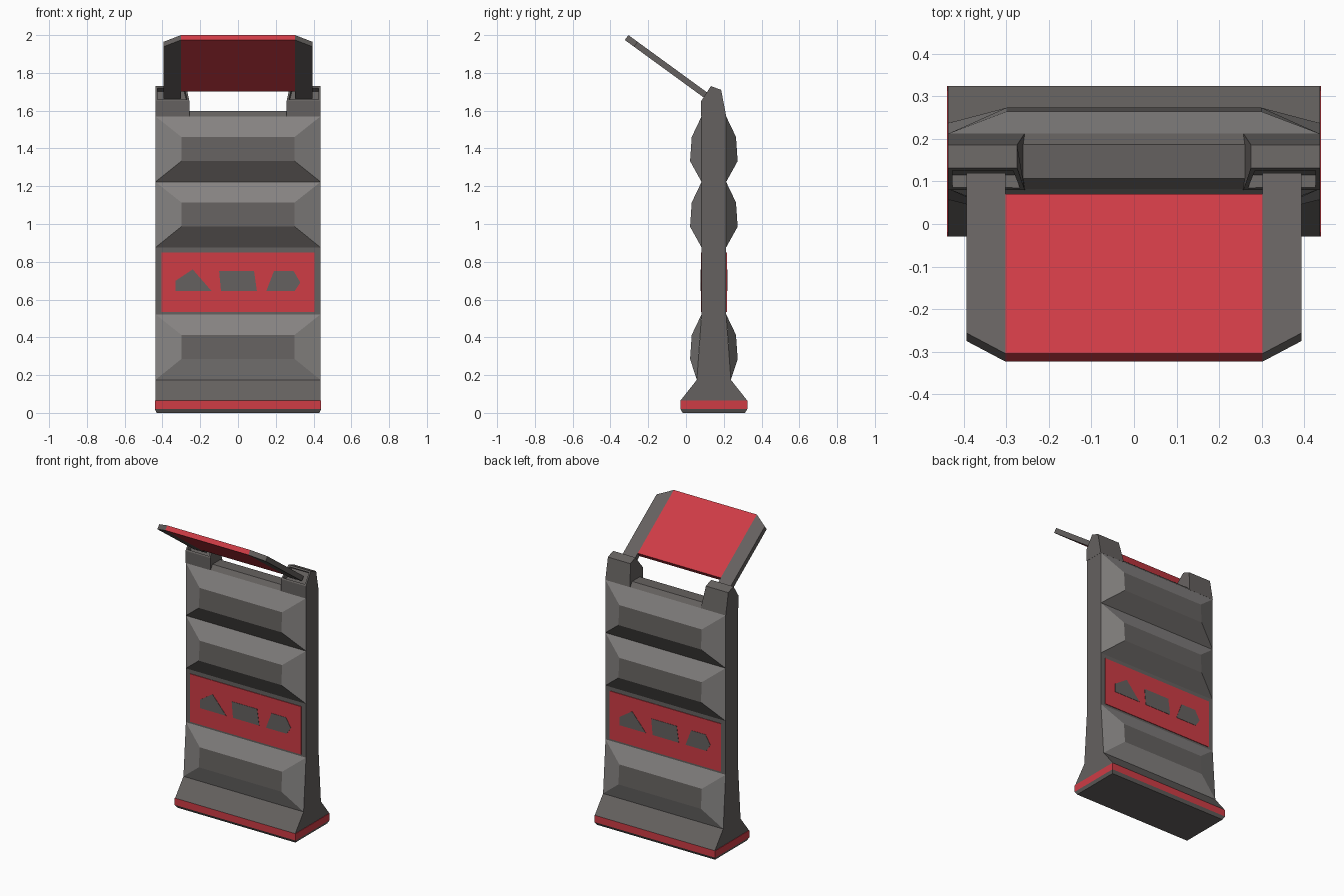
import bpy, bmesh
from mathutils import Vector

if "Cube" in bpy.data.objects:
    bpy.data.objects.remove(bpy.data.objects["Cube"], do_unlink=True)


def material(name, rgb):
    m = bpy.data.materials.new(name)
    m.use_nodes = True
    m.diffuse_color = (*rgb, 1)
    m.node_tree.nodes["Principled BSDF"].inputs["Base Color"].default_value = (*rgb, 1)
    return m


DARK = material("dark grey", (0.13, 0.12, 0.115))
LIGHT = material("light grey", (0.235, 0.225, 0.22))
RED = material("red", (0.62, 0.045, 0.06))

MID = 0.1475     # depth of the upright slab's centre plane
HALF = 0.437     # half width of the slab
THICK = 0.065    # half thickness of the slab


def loft(name, rings, mats, rule=None, pocket=None):
    """Join two matching rings of points into a closed solid."""
    bm = bmesh.new()
    a, b = [[bm.verts.new(p) for p in ring] for ring in rings]
    bm.faces.new(a[::-1])
    bm.faces.new(b)
    for i in range(len(a)):
        j = (i + 1) % len(a)
        bm.faces.new((a[i], a[j], b[j], b[i]))
    bmesh.ops.recalc_face_normals(bm, faces=bm.faces)
    bm.normal_update()
    if rule:
        for f in bm.faces:
            f.material_index = rule(f)
    if pocket:
        face = min(bm.faces, key=lambda f: (f.normal - Vector(pocket)).length)
        bmesh.ops.inset_region(bm, faces=[face], thickness=0.015)
        bmesh.ops.inset_region(bm, faces=[face], thickness=0.001, depth=-0.035)
    mesh = bpy.data.meshes.new(name)
    bm.to_mesh(mesh)
    bm.free()
    for m in mats:
        mesh.materials.append(m)
    ob = bpy.data.objects.new(name, mesh)
    bpy.context.collection.objects.link(ob)
    return ob


def rect(x, y, z):
    return [(-x, MID - y, z), (x, MID - y, z), (x, MID + y, z), (-x, MID + y, z)]


# Foot: chamfered sole and coloured band
loft("foot_sole", (rect(0.43, 0.165, 0), rect(0.44, 0.177, 0.02)), [DARK])
loft("foot_band", (rect(0.44, 0.177, 0.02), rect(0.44, 0.177, 0.065)), [RED])

# Slab: symmetric profile swept across the width
half = [(0.177, 0.065), (0.09, 0.175), (THICK, 0.52), (THICK, 1.57), (0.04, 1.598)]
profile = half + [(-y, z) for y, z in reversed(half)]
loft("slab", [[(x, MID + y, z) for y, z in profile] for x in (-HALF, HALF)], [DARK])


# Raised grips on both faces
def grip(name, side, low, low_depth, light_base):
    def ring(x, rows):
        (y0, z0), (y1, z1) = rows
        return [(-x, MID + side * y0, z0), (x, MID + side * y0, z0),
                (x, MID + side * y1, z1), (-x, MID + side * y1, z1)]

    def colour(f):
        plateau = abs(f.normal.y) > 0.97
        under = f.normal.z < -0.2 and not light_base
        return 0 if plateau or under else 1

    base = ring(HALF, ((low_depth, low), (THICK, low + 0.347)))
    top = ring(0.3, ((0.126, low + 0.11), (0.117, low + 0.238)))
    loft(name, (base, top), [DARK, LIGHT], colour)


# Signed plate on a face: outline given as (x, z)
def face_plate(name, side, outline, raise_by, mat):
    rings = [[(-side * x, MID + side * (THICK + d), z) for x, z in outline]
             for d in (-0.002, raise_by)]
    loft(name, rings, [mat])


for label, side in (("front", -1), ("back", 1)):
    grip(label + "_lower_grip", side, 0.175, 0.09, True)
    grip(label + "_middle_grip", side, 0.876, THICK, False)
    grip(label + "_upper_grip", side, 1.223, THICK, False)
    face_plate(label + "_panel", side,
               [(-0.405, 0.535), (0.405, 0.535), (0.405, 0.85), (-0.405, 0.85)], 0.004, RED)
    # Plain slots in the panel
    slots = {"left": [(-0.33, 0.645), (-0.14, 0.645), (-0.24, 0.76), (-0.33, 0.70)],
             "centre": [(-0.09, 0.645), (0.1, 0.645), (0.085, 0.75), (-0.1, 0.75)],
             "right": [(0.15, 0.645), (0.3, 0.645), (0.33, 0.69), (0.295, 0.75), (0.19, 0.75)]}
    for key, outline in slots.items():
        face_plate(f"{label}_{key}_slot", side, outline, 0.006, DARK)

# Hinge posts with a pocket in the sloped front
post = [(0.08, 1.57), (0.08, 1.65), (0.132, 1.73), (0.186, 1.71), (0.213, 1.57)]
for label, s in (("left", 1), ("right", -1)):
    inner = [(s * (0.275 if z > 1.7 else 0.257), y, z) for y, z in post]
    outer = [(s * 0.438, y, z) for y, z in post]
    loft(label + "_hinge_post", (inner, outer), [DARK], pocket=(0, -0.84, 0.54))


# Tilted flap: across, down the slope from its tip, and through its thickness
def flap(x, along, deep):
    return (x, -0.305 + 0.81 * along - 0.59 * deep, 2 - 0.59 * along - 0.81 * deep)


def flap_part(name, outline, mat):
    loft(name, [[flap(x, a, d) for x, a in outline] for d in (0, 0.032)], [mat])


flap_part("flap_panel", [(-0.302, 0), (0.302, 0), (0.302, 0.463), (-0.302, 0.463)], RED)
for label, s in (("left", 1), ("right", -1)):
    arm = [(0.302, 0), (0.394, 0.06), (0.394, 0.525), (0.302, 0.525)]
    flap_part(label + "_flap_arm", [(s * x, a) for x, a in arm], DARK)
